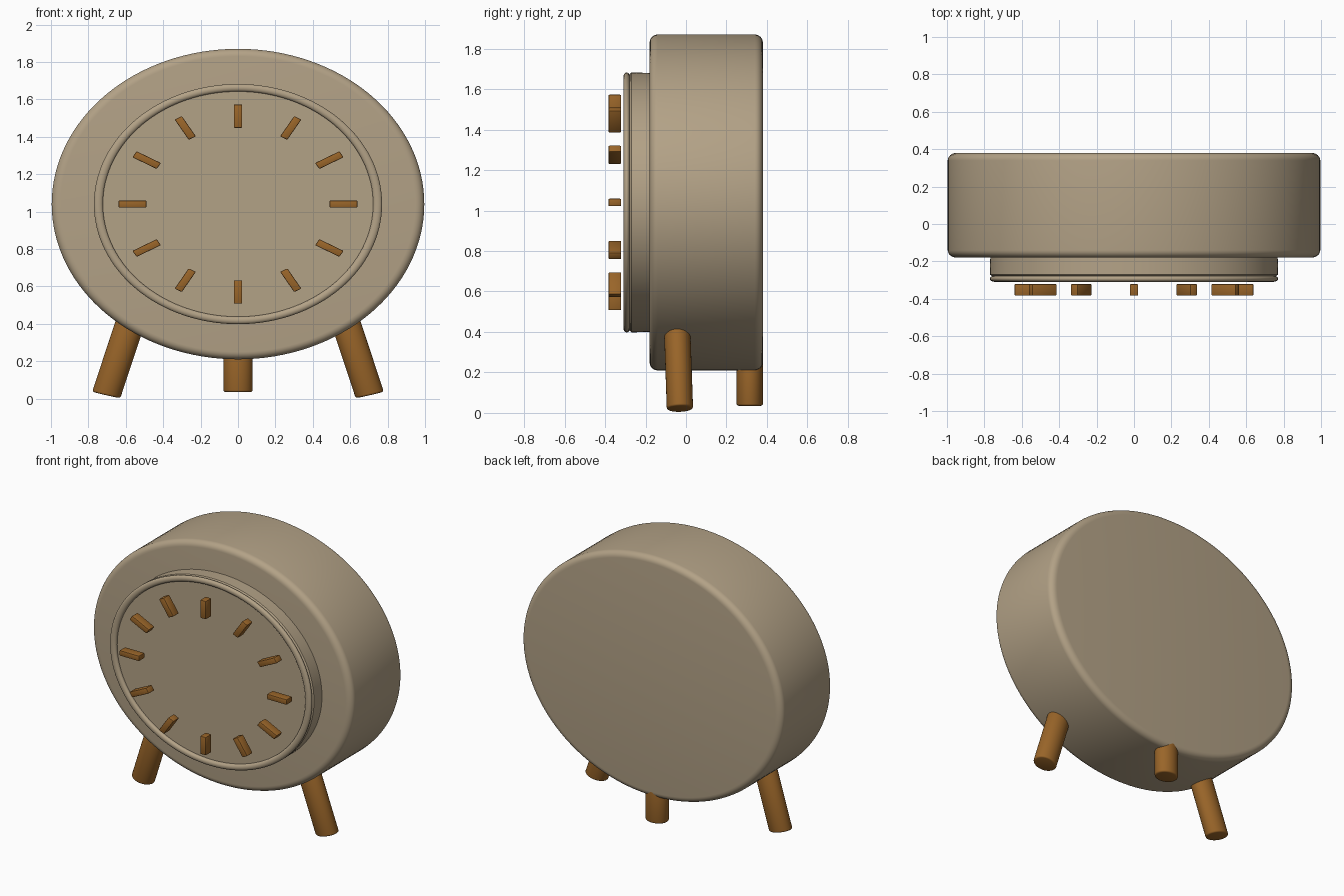
import bpy, bmesh, math
from mathutils import Matrix, Vector

cube = bpy.data.objects.get("Cube")
if cube:
    bpy.data.objects.remove(cube, do_unlink=True)

CENTRE_Z = 1.04
STRETCH = 1.2          # the whole clock is wider than it is tall


def material(name, colour):
    m = bpy.data.materials.new(name)
    m.use_nodes = True
    m.diffuse_color = colour
    m.node_tree.nodes["Principled BSDF"].inputs["Base Color"].default_value = colour
    return m


tan = material("tan shell", (0.45, 0.36, 0.24, 1))
wood = material("brown wood", (0.32, 0.13, 0.022, 1))


def finish(bm, name, mat):
    bmesh.ops.recalc_face_normals(bm, faces=bm.faces)
    mesh = bpy.data.meshes.new(name)
    bm.to_mesh(mesh)
    bm.free()
    mesh.materials.append(mat)
    ob = bpy.data.objects.new(name, mesh)
    bpy.context.collection.objects.link(ob)
    bpy.ops.object.select_all(action="DESELECT")
    ob.select_set(True)
    bpy.context.view_layer.objects.active = ob
    bpy.ops.object.shade_smooth_by_angle(angle=math.radians(35))
    return ob


def corner(r, y, size, start, steps=6):
    """Quarter round as (radius, y) points about a centre."""
    return [(r + size * math.cos(a), y + size * math.sin(a))
            for a in (math.radians(start + 90 * i / steps) for i in range(steps + 1))]


def oval_lathe(name, profile, mat, segments=128):
    """Spin a (radius, y) profile about the y axis, then stretch it sideways."""
    bm = bmesh.new()
    rings = []
    for r, y in profile:
        rings.append([bm.verts.new((r * STRETCH * math.cos(a), y, CENTRE_Z + r * math.sin(a)))
                      for a in (2 * math.pi * i / segments for i in range(segments))])
    for a, b in zip(rings, rings[1:]):
        for i in range(segments):
            j = (i + 1) % segments
            bm.faces.new((a[i], a[j], b[j], b[i]))
    bm.faces.new(rings[0])
    bm.faces.new(rings[-1])
    return finish(bm, name, mat)


# Thick oval case with rounded rims
oval_lathe("case", corner(0.79, -0.14, 0.04, -90) + corner(0.79, 0.34, 0.04, 0), tan)

# Dial drum, groove, rounded bezel and slightly sunken face
bezel = [(0.622 + 0.02 * math.cos(a), -0.293 - 0.016 * math.sin(a))
         for a in (math.radians(-60 + 240 * i / 16) for i in range(17))]
oval_lathe("dial", [(0.64, -0.16), (0.642, -0.27), (0.636, -0.276), (0.63, -0.279)]
           + bezel + [(0.602, -0.287)], tan)

# Twelve hour blocks, turned around the dial
for hour in range(12):
    bm = bmesh.new()
    bmesh.ops.create_cube(bm, size=1)
    bmesh.ops.scale(bm, vec=(0.037, 0.062, 0.125), verts=bm.verts)
    bmesh.ops.bevel(bm, geom=bm.edges[:], offset=0.005, segments=2, profile=0.5, affect="EDGES")
    place = (Matrix.Translation((0, -0.352, CENTRE_Z)) @ Matrix.Diagonal((STRETCH, 1, 1, 1))
             @ Matrix.Rotation(math.tau * hour / 12, 4, "Y") @ Matrix.Translation((0, 0, 0.47)))
    bm.transform(place)
    finish(bm, f"hour_block_{hour + 1}", wood)


def leg(name, foot, top):
    """Softly edged peg between two points given before the sideways stretch."""
    foot, top = Vector(foot), Vector(top)
    axis = top - foot
    bm = bmesh.new()
    bmesh.ops.create_cone(bm, cap_ends=True, segments=48, radius1=0.065, radius2=0.065,
                          depth=axis.length)
    rims = [e for e in bm.edges if abs(e.verts[0].co.z - e.verts[1].co.z) < 0.001]
    bmesh.ops.bevel(bm, geom=rims, offset=0.01, segments=3, profile=0.5, affect="EDGES")
    turn = Vector((0, 0, 1)).rotation_difference(axis).to_matrix().to_4x4()
    bm.transform(Matrix.Diagonal((STRETCH, 1, 1, 1)) @ Matrix.Translation((foot + top) / 2) @ turn)
    finish(bm, name, wood)


# Two splayed front legs and one upright back leg
for side, label in ((1, "left"), (-1, "right")):
    leg(f"front_{label}_leg", (side * 0.587, -0.03, 0.02), (side * 0.46, -0.046, 0.48))
leg("back_leg", (0, 0.315, 0.035), (0, 0.315, 0.3))
